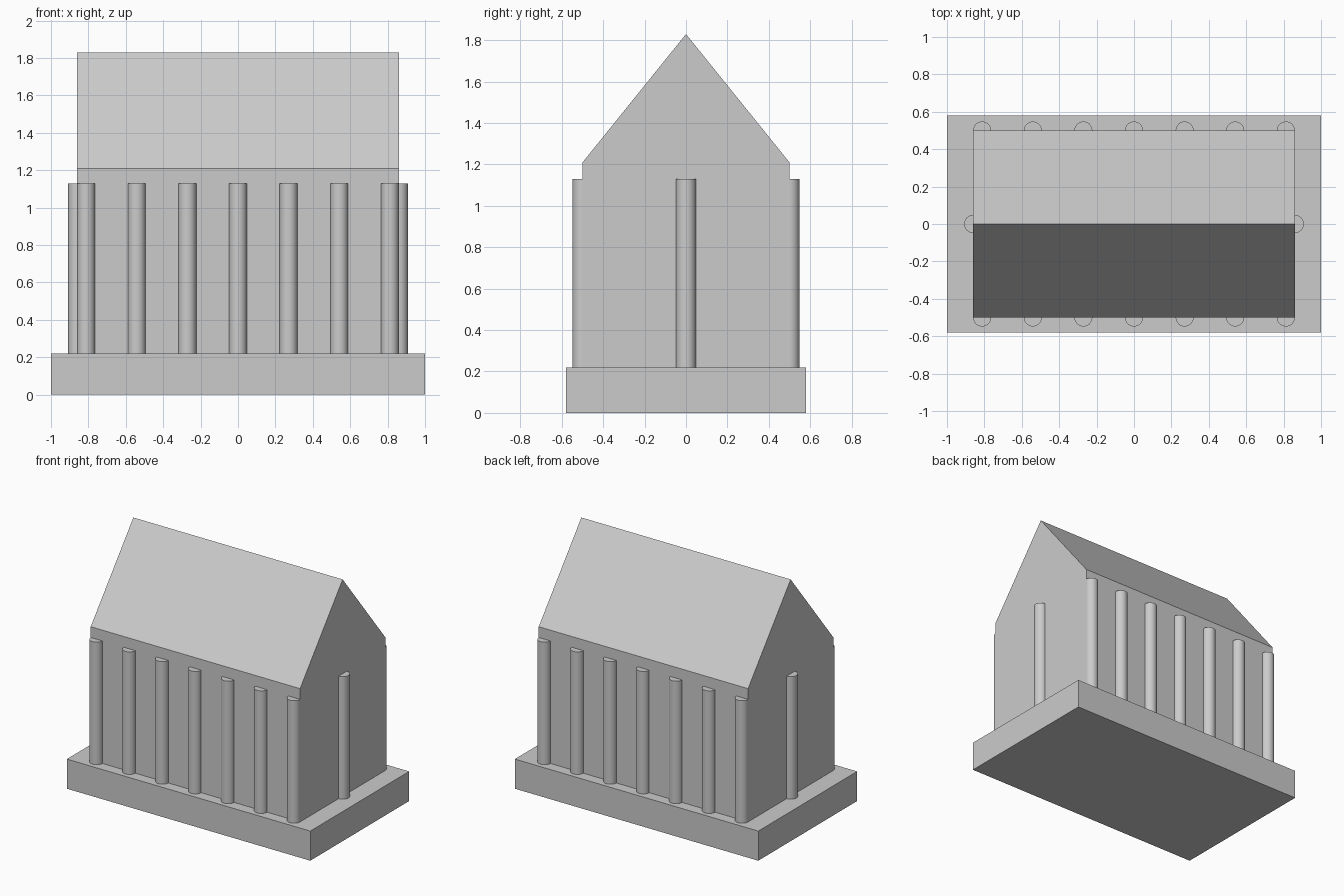
import bpy
import bmesh

cube = bpy.data.objects.get("Cube")
if cube:
    bpy.data.objects.remove(cube, do_unlink=True)

# One stone colour for the whole building
GREY = (0.6, 0.6, 0.6, 1.0)
stone = bpy.data.materials.new("light_grey_stone")
stone.use_nodes = True
stone.diffuse_color = GREY
stone.node_tree.nodes["Principled BSDF"].inputs["Base Color"].default_value = GREY

BASE_TOP = 0.22
COLUMN_TOP = 1.13
EAVE = 1.21
RIDGE = 1.83
HALF_X, HALF_Y = 0.86, 0.5
RADIUS = 0.048


def extruded(name, profile, half_length):
    """Extrude a closed (y, z) profile along x, centred on x = 0."""
    bm = bmesh.new()
    face = bm.faces.new([bm.verts.new((-half_length, y, z)) for y, z in profile])
    moved = bmesh.ops.extrude_face_region(bm, geom=[face])["geom"]
    verts = [v for v in moved if isinstance(v, bmesh.types.BMVert)]
    bmesh.ops.translate(bm, verts=verts, vec=(2 * half_length, 0, 0))
    bmesh.ops.recalc_face_normals(bm, faces=bm.faces)
    mesh = bpy.data.meshes.new(name)
    bm.to_mesh(mesh)
    bm.free()
    mesh.materials.append(stone)
    obj = bpy.data.objects.new(name, mesh)
    bpy.context.collection.objects.link(obj)
    return obj


def column(name, x, y):
    """Round column, half sunk into the wall."""
    height = COLUMN_TOP - BASE_TOP
    bpy.ops.mesh.primitive_cylinder_add(
        vertices=32, radius=RADIUS, depth=height,
        location=(x, y, BASE_TOP + height / 2))
    obj = bpy.context.object
    obj.name = name
    obj.data.materials.append(stone)
    bpy.ops.object.shade_smooth_by_angle()


# Plinth
extruded("plinth", [(-0.58, 0), (0.58, 0), (0.58, BASE_TOP), (-0.58, BASE_TOP)], 1.0)

# Walls and steep gabled roof in one solid
extruded("gabled_hall", [(-HALF_Y, BASE_TOP), (HALF_Y, BASE_TOP), (HALF_Y, EAVE),
                         (0, RIDGE), (-HALF_Y, EAVE)], HALF_X)

# Seven columns along each long wall
spacing = (HALF_X - RADIUS) / 3
for side, y in (("front", -HALF_Y), ("back", HALF_Y)):
    for i in range(7):
        column(f"{side}_column_{i + 1}", (i - 3) * spacing, y)

# One column in the middle of each gable wall
column("right_gable_column", -HALF_X, 0)
column("left_gable_column", HALF_X, 0)
